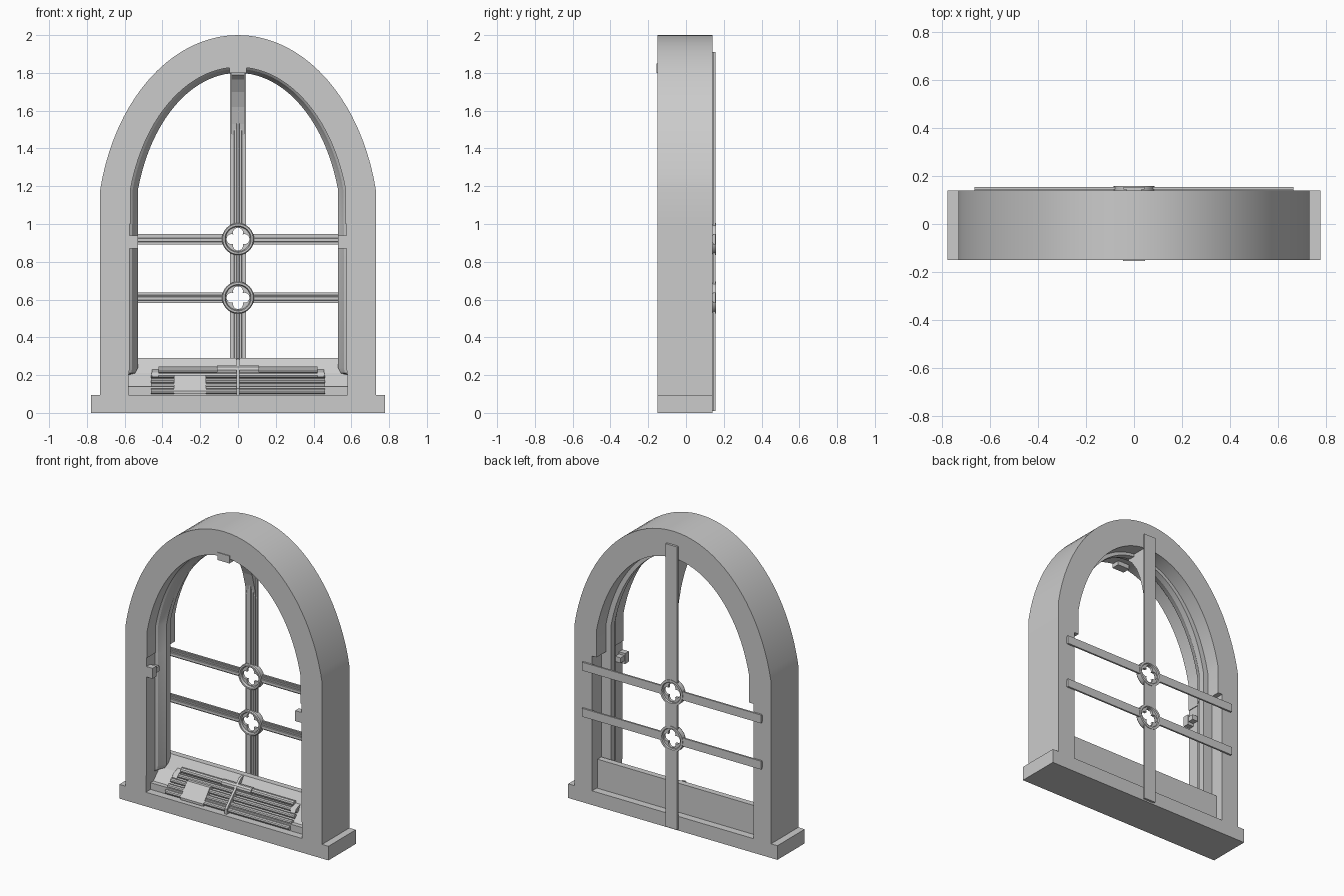
import bpy, bmesh, math

if "Cube" in bpy.data.objects:
    bpy.data.objects.remove(bpy.data.objects["Cube"])

stone = bpy.data.materials.new("stone_grey")
stone.diffuse_color = (0.6, 0.6, 0.6, 1)
stone.use_nodes = True
stone.node_tree.nodes["Principled BSDF"].inputs["Base Color"].default_value = stone.diffuse_color


def finish(name, bm, smooth=False):
    bmesh.ops.recalc_face_normals(bm, faces=bm.faces)
    me = bpy.data.meshes.new(name)
    bm.to_mesh(me)
    bm.free()
    me.materials.append(stone)
    ob = bpy.data.objects.new(name, me)
    bpy.context.collection.objects.link(ob)
    if smooth:
        bpy.ops.object.select_all(action='DESELECT')
        ob.select_set(True)
        bpy.context.view_layer.objects.active = ob
        bpy.ops.object.shade_smooth_by_angle(angle=math.radians(25))
    return ob


def prism(name, pts, axis, lo, hi, smooth=False):
    """Extrude a profile: (y, z) along x, or (x, y) along z."""
    bm = bmesh.new()
    place = (lambda p, t: (t, p[0], p[1])) if axis == 'x' else (lambda p, t: (p[0], p[1], t))
    a = [bm.verts.new(place(p, lo)) for p in pts]
    b = [bm.verts.new(place(p, hi)) for p in pts]
    bm.faces.new(a)
    bm.faces.new(b)
    for i in range(len(pts)):
        j = (i + 1) % len(pts)
        bm.faces.new((a[i], a[j], b[j], b[i]))
    return finish(name, bm, smooth)


def box(name, x0, x1, y0, y1, z0, z1):
    return prism(name, [(y0, z0), (y1, z0), (y1, z1), (y0, z1)], 'x', x0, x1)


def loft(name, loops, closed, smooth=True):
    """Skin a cyclic series of loops with equal point counts."""
    bm = bmesh.new()
    rows = [[bm.verts.new(p) for p in loop] for loop in loops]
    n = len(rows[0])
    for k in range(len(rows)):
        r, s = rows[k], rows[(k + 1) % len(rows)]
        for i in range(n if closed else n - 1):
            j = (i + 1) % n
            bm.faces.new((r[i], r[j], s[j], s[i]))
    bmesh.ops.remove_doubles(bm, verts=bm.verts, dist=1e-5)
    return finish(name, bm, smooth)


def arch(y, foot, low, up, top):
    """Arch outline at depth y: foot, jamb, then a curve over the head."""
    half = [(foot, 0.05), (foot, 0.2), (low + (foot - low) * 0.3, 0.21), (low, 0.24),
            (low, 1.0), (up, 1.0), (up, 1.18)]
    c = 0.95
    b = top - c
    a0 = math.asin(0.23 / b)
    a = up / math.cos(a0)
    n = 20
    for i in range(1, n + 1):
        t = a0 + (math.pi / 2 - a0) * i / n
        half.append((a * math.cos(t), c + b * math.sin(t)))
    right = [(x, y, z) for x, z in half]
    left = [(-x, y, z) for x, z in half[:-1]]
    return right + left[::-1]


# Arched surround with stepped reveal
loft("arched_frame", [
    arch(-0.15, 0.73, 0.73, 0.73, 2.0),
    arch(-0.15, 0.58, 0.575, 0.57, 1.83),
    arch(-0.06, 0.58, 0.575, 0.57, 1.83),
    arch(-0.05, 0.58, 0.56, 0.558, 1.82),
    arch(-0.02, 0.58, 0.545, 0.545, 1.81),
    arch(0.0, 0.58, 0.53, 0.53, 1.80),
    arch(0.04, 0.58, 0.53, 0.53, 1.80),
    arch(0.04, 0.60, 0.60, 0.567, 1.82),
    arch(0.14, 0.60, 0.60, 0.567, 1.82),
    arch(0.14, 0.73, 0.73, 0.73, 2.0)], False)

# Base and catches on the front edge of the opening
box("base_sill", -0.777, 0.777, -0.15, 0.14, 0, 0.095)
for s in (-1, 1):
    x0, x1 = sorted((s * 0.53, s * 0.60))
    box("side_catch", x0, x1, -0.15, -0.11, 0.87, 0.94)
    x0, x1 = sorted((s * 0.535, s * 0.60))
    box("side_catch_back", x0, x1, -0.11, -0.07, 0.89, 0.925)
box("top_catch", -0.045, 0.045, -0.155, -0.10, 1.80, 1.85)

# Moulded glazing bars: flat at the back, stepped at the front
STEPS = [(1.0, 0.155), (1.0, 0.143), (0.75, 0.143), (0.75, 0.136), (0.5, 0.136),
         (0.45, 0.130), (0.2, 0.130), (0.15, 0.124)]


def moulding(w):
    return [(w * f, y) for f, y in STEPS] + [(-w * f, y) for f, y in STEPS[::-1]]


BARS = (0.61, 0.92)
GAP = 0.072
for z0, z1 in ((0.01, BARS[0] - GAP), (BARS[0] + GAP, BARS[1] - GAP), (BARS[1] + GAP, 1.91)):
    prism("mullion", moulding(0.043), 'z', z0, z1)
for zc in BARS:
    prof = [(y, zc + d) for d, y in moulding(0.028)]
    prism("cross_bar", prof, 'x', -0.665, -GAP)
    prism("cross_bar", prof, 'x', GAP, 0.665)


# Rosettes with a four-lobed opening
def ring(r, y, zc, lobed=False):
    pts = []
    for i in range(48):
        t = 2 * math.pi * i / 48
        if lobed:
            p = (t + math.pi / 4) % (math.pi / 2) - math.pi / 4
            d, rc = 0.034, 0.0265
            r = d * math.cos(p) + math.sqrt(rc * rc - (d * math.sin(p)) ** 2)
        pts.append((r * math.cos(t), y, zc + r * math.sin(t)))
    return pts


for zc in BARS:
    loft("rosette", [ring(0.085, 0.158, zc), ring(0.085, 0.125, zc), ring(0.08, 0.118, zc),
                     ring(0.07, 0.118, zc), ring(0.065, 0.132, zc), ring(0, 0.132, zc, True),
                     ring(0, 0.15, zc, True), ring(0.066, 0.15, zc), ring(0.07, 0.158, zc)], True)

# Curved bracket tying the mullion to the arch head
prism("head_bracket", [(0.14, 1.45), (0.125, 1.53), (0.10, 1.62), (0.065, 1.70), (0.02, 1.765),
                       (-0.01, 1.79), (-0.01, 1.815), (0.14, 1.815)], 'x', -0.035, 0.035)

# Sloping inner sill with back panel
prism("sloping_sill", [(-0.10, 0.09), (-0.10, 0.14), (-0.07, 0.14), (0.0, 0.21), (0.05, 0.29),
                       (0.09, 0.29), (0.09, 0.09)], 'x', -0.595, 0.595)


# Slats lying on the slope
def slat(name, y, z, r, x0, x1):
    pts = [(y + r * math.cos(t * math.pi / 5), z + r * math.sin(t * math.pi / 5)) for t in range(10)]
    return prism(name, pts, 'x', x0, x1, True)


for i in range(4):
    slat("slat", -0.105 + 0.028 * i, 0.115 + 0.028 * i, 0.015, -0.46, 0.46)
slat("top_slat", 0.005, 0.228, 0.018, -0.42, 0.42)
slat("top_slat_sleeve", 0.0, 0.228, 0.024, -0.11, 0.11)
for s in (-1, 1):
    x0, x1 = sorted((s * 0.42, s * 0.455))
    prism("slat_end", [(-0.05, 0.19), (-0.03, 0.215), (0.03, 0.235), (0.03, 0.19)], 'x', x0, x1)

# Control box with slot, and central fin
prism("control_box", [(-0.125, 0.10), (-0.125, 0.115), (-0.055, 0.20), (0.0, 0.20), (0.0, 0.10)],
      'x', -0.34, -0.17)
prism("box_slot", [(-0.078, 0.172), (-0.070, 0.182), (-0.06, 0.178), (-0.068, 0.168)],
      'x', -0.32, -0.27)
prism("centre_fin", [(-0.13, 0.09), (-0.13, 0.13), (0.02, 0.28), (0.06, 0.29), (0.06, 0.09)],
      'x', -0.008, 0.008)
